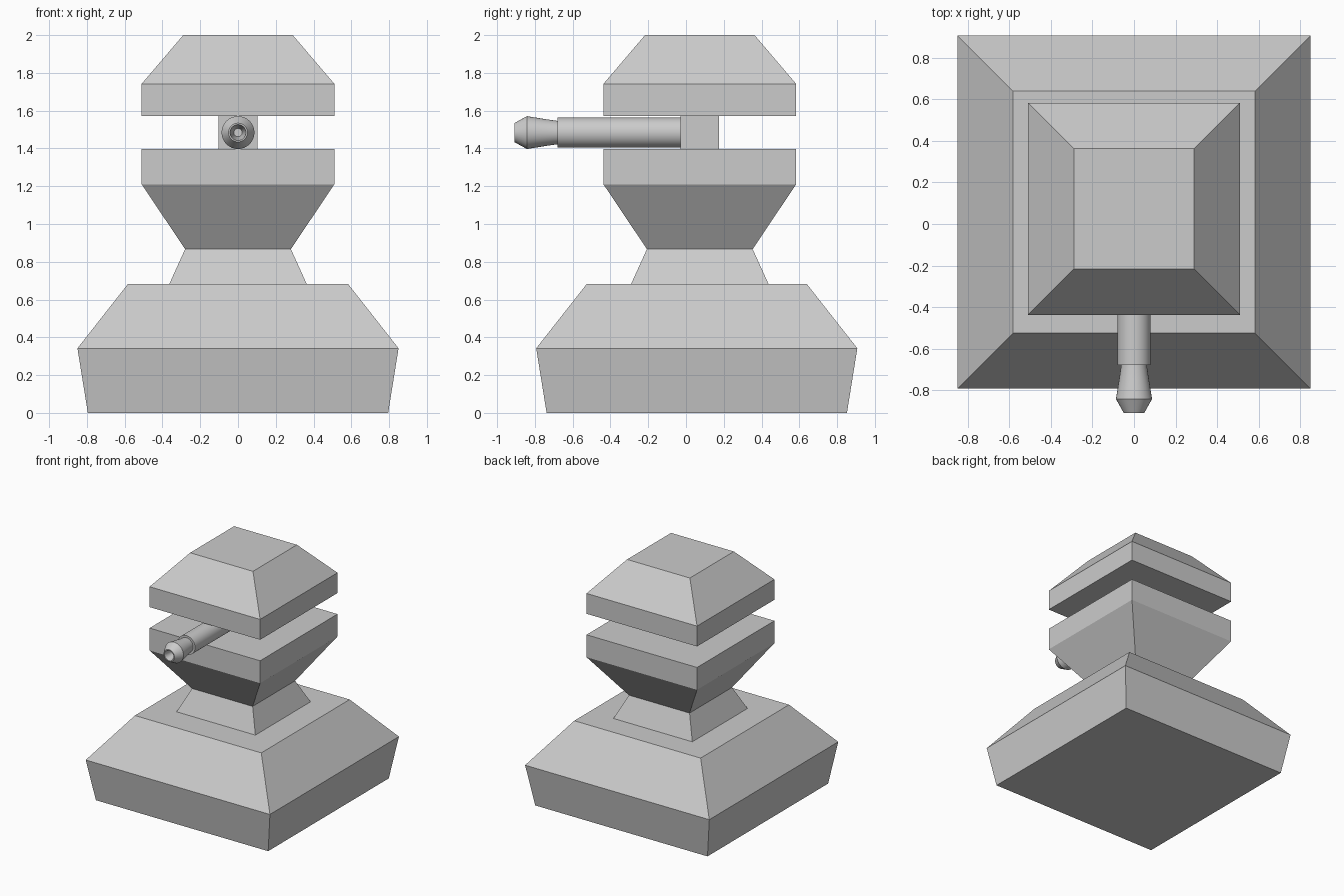
import bpy, bmesh, math

if "Cube" in bpy.data.objects:
    bpy.data.objects.remove(bpy.data.objects["Cube"])

BASE_Y, TURRET_Y, BARREL_Z = 0.057, 0.073, 1.484


def loft(name, rings, cap_start=True, cap_end=True):
    """Skin a list of equal-length vertex rings into one object."""
    bm = bmesh.new()
    loops = [[bm.verts.new(p) for p in ring] for ring in rings]
    n = len(loops[0])
    for a, b in zip(loops, loops[1:]):
        for i in range(n):
            j = (i + 1) % n
            bm.faces.new((a[i], a[j], b[j], b[i]))
    if cap_start:
        bm.faces.new(loops[0][::-1])
    if cap_end:
        bm.faces.new(loops[-1])
    bmesh.ops.recalc_face_normals(bm, faces=bm.faces)
    mesh = bpy.data.meshes.new(name)
    bm.to_mesh(mesh)
    bm.free()
    obj = bpy.data.objects.new(name, mesh)
    bpy.context.collection.objects.link(obj)
    return obj


def square_stack(name, cy, profile):
    """Stack of square sections given as (half width, height)."""
    signs = [(-1, -1), (1, -1), (1, 1), (-1, 1)]
    return loft(name, [[(sx * h, cy + sy * h, z) for sx, sy in signs]
                       for h, z in profile])


def turned(name, profile, segments=32):
    """Round part turned about the barrel axis, given as (radius, y)."""
    angles = [2 * math.pi * i / segments for i in range(segments)]
    obj = loft(name, [[(r * math.cos(a), y, BARREL_Z + r * math.sin(a))
                       for a in angles] for r, y in profile])
    bpy.ops.object.select_all(action='DESELECT')
    obj.select_set(True)
    bpy.context.view_layer.objects.active = obj
    bpy.ops.object.shade_smooth_by_angle(angle=math.radians(30))
    return obj


# Wide bevelled base
square_stack("base", BASE_Y, [(0.795, 0), (0.85, 0.342), (0.583, 0.682)])

# Pinched neck flaring into the lower plate
square_stack("neck_and_lower_plate", TURRET_Y,
             [(0.364, 0.682), (0.28, 0.867), (0.51, 1.21), (0.51, 1.397)])

# Upper cap
square_stack("upper_cap", TURRET_Y, [(0.51, 1.572), (0.51, 1.742), (0.29, 2.0)])

# Block between the plates that holds the barrel
square_stack("barrel_mount", TURRET_Y, [(0.103, 1.397), (0.103, 1.572)])

# Barrel shaft
turned("barrel", [(0.08, -0.02), (0.08, -0.68)])

# Flared muzzle with a tapered bore
turned("muzzle", [(0.061, -0.67), (0.063, -0.69), (0.072, -0.75), (0.087, -0.842),
                  (0.05, -0.909), (0.042, -0.909), (0.022, -0.80)])
